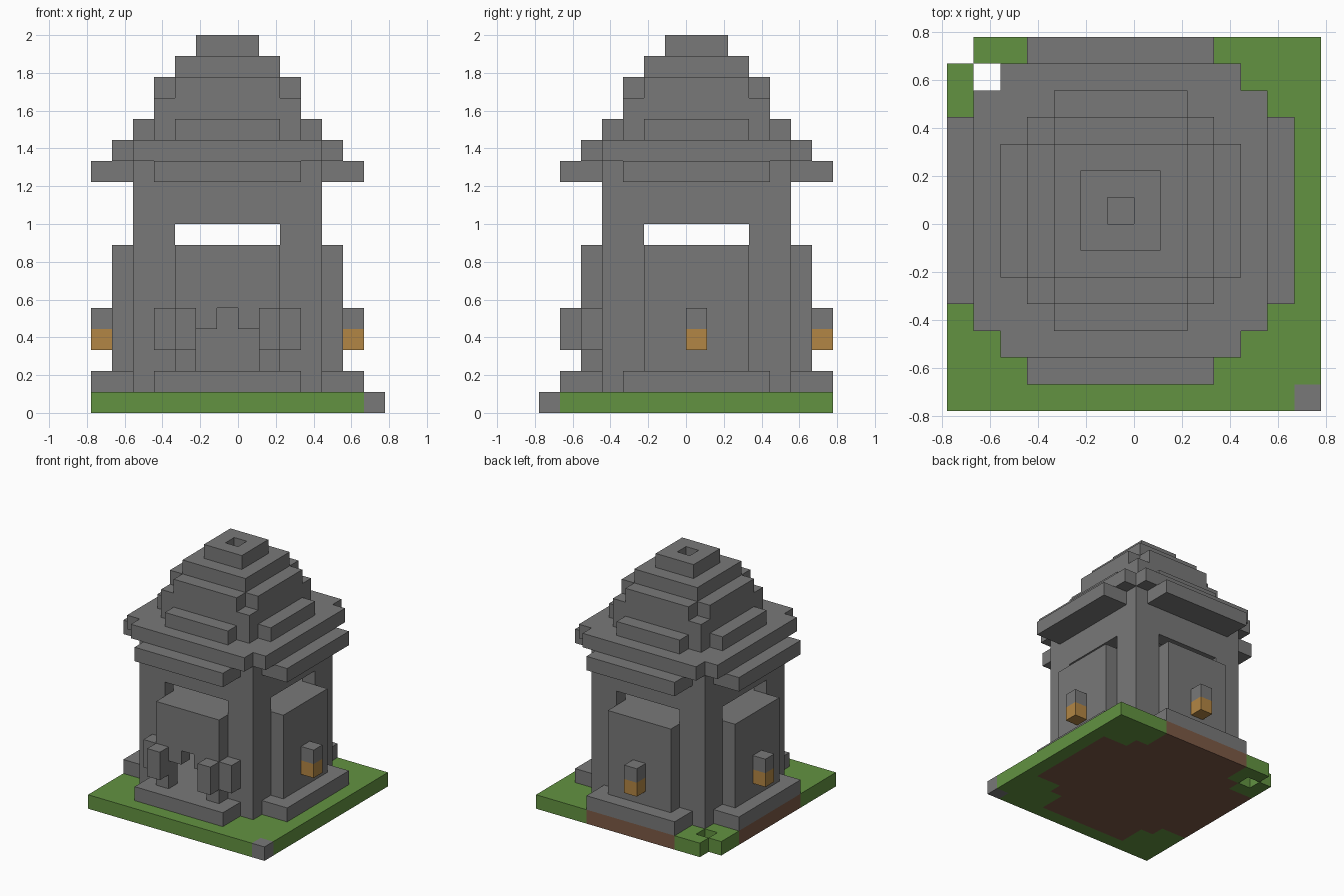
import bpy, bmesh, math
from mathutils import Matrix, Vector

cube = bpy.data.objects.get("Cube")
if cube:
    bpy.data.objects.remove(cube, do_unlink=True)

U = 2 / 18                      # block size
ORIGIN = Vector((-U / 2, U / 2, 0))   # axis of the tower
ALL = (0, 1, 2, 3)              # front, left, back, right side turns


def material(name, rgb):
    m = bpy.data.materials.new(name)
    m.use_nodes = True
    m.diffuse_color = (*rgb, 1)
    m.node_tree.nodes["Principled BSDF"].inputs["Base Color"].default_value = (*rgb, 1)
    return m


STONE = material("stone grey", (0.19, 0.19, 0.19))
GRASS = material("grass green", (0.123, 0.29, 0.053))
EARTH = material("earth brown", (0.20, 0.10, 0.06))
FLAME = material("lantern orange", (0.45, 0.24, 0.058))


def part(name, mat, blocks, turns=(0,)):
    """Block ranges (u0, u1, v0, v1, k0, k1), inclusive, repeated per quarter turn."""
    bm = bmesh.new()
    for t in turns:
        spin = Matrix.Rotation(t * math.pi / 2, 4, 'Z')
        for u0, u1, v0, v1, k0, k1 in blocks:
            size = Matrix.Diagonal((u1 - u0 + 1, v1 - v0 + 1, k1 - k0 + 1, 1))
            mid = Matrix.Translation(((u0 + u1) / 2, (v0 + v1) / 2, (k0 + k1 + 1) / 2))
            place = Matrix.Translation(ORIGIN) @ Matrix.Scale(U, 4)
            bmesh.ops.create_cube(bm, size=1, matrix=place @ spin @ mid @ size)
    mesh = bpy.data.meshes.new(name)
    bm.to_mesh(mesh)
    bm.free()
    mesh.materials.append(mat)
    obj = bpy.data.objects.new(name, mesh)
    bpy.context.collection.objects.link(obj)


def square(h, k0, k1):
    return (-h, h, -h, h, k0, k1)


def cross(h, d, k0, k1):
    return [(-h, h, -d, d, k0, k1), (-d, d, -h, h, k0, k1)]


# Ground: earth under the tower, grass around it, broken back corner
part("earth_base", EARTH, cross(3, 6, 0, 0) + [square(4, 0, 0)])
part("grass_corners", GRASS, [(5, 6, -6, -4, 0, 0), (4, 4, -6, -5, 0, 0)], (0, 1, 3))
part("grass_broken_corner", GRASS, [(-4, -4, 5, 6, 0, 0), (-5, -5, 4, 4, 0, 0),
                                    (-5, -5, 6, 6, 0, 0), (-6, -6, 4, 5, 0, 0)])
part("grass_edges", GRASS, [(-6, 6, -7, -7, 0, 0), (7, 7, -6, 6, 0, 0)])
part("corner_stone", STONE, [(7, 7, -7, -7, 0, 0)])

# Plinth steps and floors
part("plinth", STONE, cross(3, 6, 1, 1) + [square(4, 1, 1)])
part("upper_floor", STONE, [square(3, 7, 7)])

# Walls with a window slot on each side
part("wall_corners", STONE, [(-4, -3, -4, -4, 2, 10), (3, 4, -4, -4, 2, 10)], ALL)
part("window_lintels", STONE, [(-2, 2, -4, -4, 9, 10)], ALL)
part("wall_panels", STONE, [(-2, 2, -5, -4, 2, 7)], (1, 2, 3))

# Front panel with a stepped doorway
part("front_wall", STONE, [(-2, 2, -4, -4, 5, 7)])
part("door_panel", STONE, [(-2, 2, -5, -5, 5, 7)]
     + [(s * 2, s * 2, -5, -5, 2, 4) for s in (-1, 1)]
     + [(s, s, -5, -5, 4, 4) for s in (-1, 1)])
part("door_brackets", STONE, [b for s in (-1, 1) for b in
     ((s * 2, s * 2, -6, -6, 3, 4), (s * 3, s * 3, -5, -5, 3, 4))])

# Lanterns on the other three sides
part("lantern_lights", FLAME, [(0, 0, -6, -6, 3, 3)], (1, 2, 3))
part("lantern_caps", STONE, [(0, 0, -6, -6, 4, 4)], (1, 2, 3))

# Stepped roof
part("lower_eaves", STONE, cross(3, 6, 11, 11) + [square(4, 11, 11)])
part("upper_eaves", STONE, cross(4, 5, 12, 12))
part("roof_tier_one", STONE, [square(3, 13, 14)] + cross(2, 4, 13, 13))
part("roof_tier_two", STONE, cross(2, 3, 15, 15))

# Open chimney top
part("roof_tier_three", STONE, [(-2, 1, -2, -1, 16, 16)], ALL)
part("roof_crown", STONE, [(-1, 0, -1, -1, 17, 17)], ALL)
